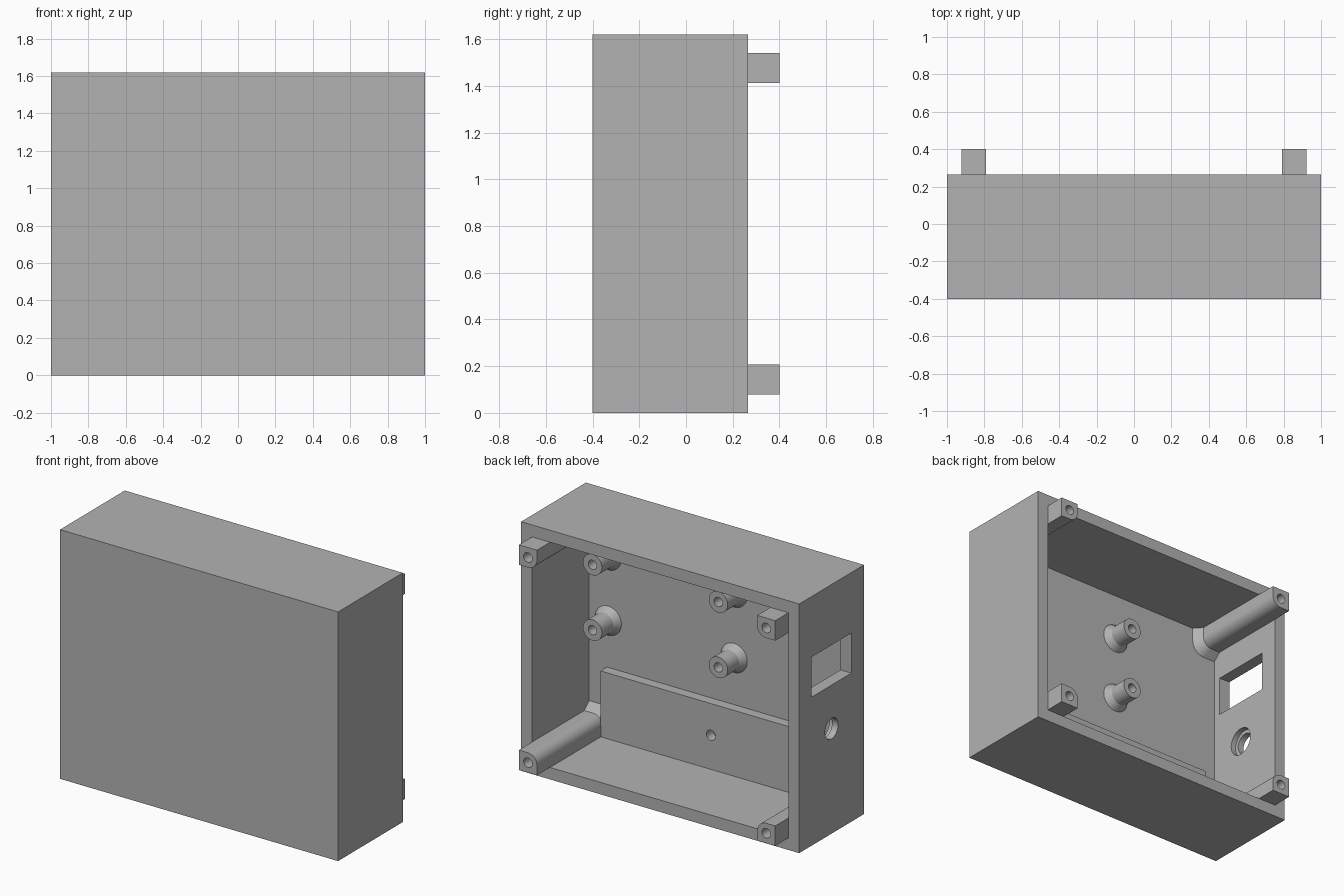
import bpy, bmesh, math
from mathutils import Vector

if "Cube" in bpy.data.objects:
    bpy.data.objects.remove(bpy.data.objects["Cube"])

grey = bpy.data.materials.new("plain grey")
grey.use_nodes = True
COLOUR = (0.45, 0.45, 0.45, 1)
grey.diffuse_color = COLOUR
grey.node_tree.nodes["Principled BSDF"].inputs["Base Color"].default_value = COLOUR

# Main dimensions
WALL, HEIGHT = 0.078, 1.62
FRONT, RIM, POST_END = -0.4, 0.265, 0.4
FLOOR = FRONT + WALL


def make_object(name, bm):
    bmesh.ops.recalc_face_normals(bm, faces=bm.faces)
    mesh = bpy.data.meshes.new(name)
    bm.to_mesh(mesh)
    bm.free()
    mesh.materials.append(grey)
    obj = bpy.data.objects.new(name, mesh)
    bpy.context.collection.objects.link(obj)
    return obj


def box(name, low, high):
    bm = bmesh.new()
    bmesh.ops.create_cube(bm, size=1)
    low, high = Vector(low), Vector(high)
    for v in bm.verts:
        v.co = (low + high) / 2 + v.co * (high - low)
    return make_object(name, bm)


def loft(name, rings, closed=False):
    """Skin equal rings of points; cap the ends, or join last to first."""
    bm = bmesh.new()
    rows = [[bm.verts.new(p) for p in ring] for ring in rings]
    pairs = list(zip(rows, rows[1:]))
    if closed:
        pairs.append((rows[-1], rows[0]))
    else:
        bm.faces.new(rows[0])
        bm.faces.new(rows[-1])
    for a, b in pairs:
        for i in range(len(a)):
            j = (i + 1) % len(a)
            bm.faces.new((a[i], a[j], b[j], b[i]))
    return make_object(name, bm)


def circle(radius, sides=40):
    turn = 2 * math.pi / sides
    return [(radius * math.cos(i * turn), radius * math.sin(i * turn)) for i in range(sides)]


def lathe_y(name, x, z, profile):
    """Solid of revolution about a y axis from (radius, y) pairs."""
    return loft(name, [[(x + a, y, z + b) for a, b in circle(r)] for r, y in profile])


def cut(obj, cutters):
    for c in cutters:
        mod = obj.modifiers.new("cut", "BOOLEAN")
        mod.operation, mod.solver, mod.object = "DIFFERENCE", "EXACT", c
    deps = bpy.context.evaluated_depsgraph_get()
    obj.data = bpy.data.meshes.new_from_object(obj.evaluated_get(deps))
    obj.modifiers.clear()
    for c in cutters:
        bpy.data.objects.remove(c)


def smooth(obj):
    obj.data.shade_smooth()
    obj.data.set_sharp_from_angle(angle=math.radians(30))


# Open-backed case with a socket window and a stepped round hole in one side
case = box("case_shell", (-1, FRONT, 0), (1, RIM, HEIGHT))
inside = 1 - WALL
cavity = box("cavity_cutter", (-inside, FLOOR, WALL), (inside, 1, HEIGHT - WALL))
window = box("window_cutter", (-1.2, -0.27, 0.966), (-0.8, 0.14, 1.226))
HOLE_Y, HOLE_Z = -0.067, 0.683
jack = loft("jack_cutter", [[(x, HOLE_Y + a, HOLE_Z + b) for a, b in circle(r)]
                            for r, x in ((0.067, -1.2), (0.067, -0.957),
                                         (0.092, -0.957), (0.092, -0.8))])
cut(case, [cavity, window, jack])
smooth(case)

# Raised plate along the bottom of the inner face
plate = box("inner_plate", (-0.794, FLOOR - 0.02, WALL - 0.02), (0.794, -0.256, 0.506))
cut(plate, [lathe_y("plate_hole_cutter", 0, 0.3, ((0.033, FLOOR), (0.033, 0)))])
smooth(plate)

# Four corner screw posts: rounded inner corner, flared foot, screw hole
SIDE, ROUND = 0.13, 0.065
outline = [(0, 0), (SIDE, 0)]
for i in range(11):
    t = math.pi / 2 * i / 10
    outline.append((SIDE - ROUND + ROUND * math.cos(t), SIDE - ROUND + ROUND * math.sin(t)))
outline.append((0, SIDE))
for sx, side in ((1, "left"), (-1, "right")):
    for sz, level in ((-1, "lower"), (1, "upper")):
        cx, cz = sx * 0.922, HEIGHT / 2 + sz * 0.732
        rings = [[(cx - sx * a * k, y, cz - sz * b * k) for a, b in outline]
                 for k, y in ((1.35, FLOOR - 0.01), (1.35, FLOOR),
                              (1, FLOOR + 0.05), (1, POST_END))]
        post = loft(f"screw_post_{level}_{side}", rings)
        hole = lathe_y("post_hole_cutter", cx - sx * ROUND, cz - sz * ROUND,
                       ((0.031, 0.05), (0.031, 0.6)))
        cut(post, [hole])
        smooth(post)

# Four hollow board standoffs with conical feet
TOP = -0.16
for x, side in ((0.785, "left"), (-0.12, "right")):
    for z, level in ((0.81, "lower"), (1.235, "upper")):
        profile = ((0.095, FLOOR - 0.01), (0.095, FLOOR), (0.068, FLOOR + 0.045),
                   (0.068, TOP), (0.03, TOP), (0.03, FLOOR))
        smooth(lathe_y(f"standoff_{level}_{side}", x, z, profile))
